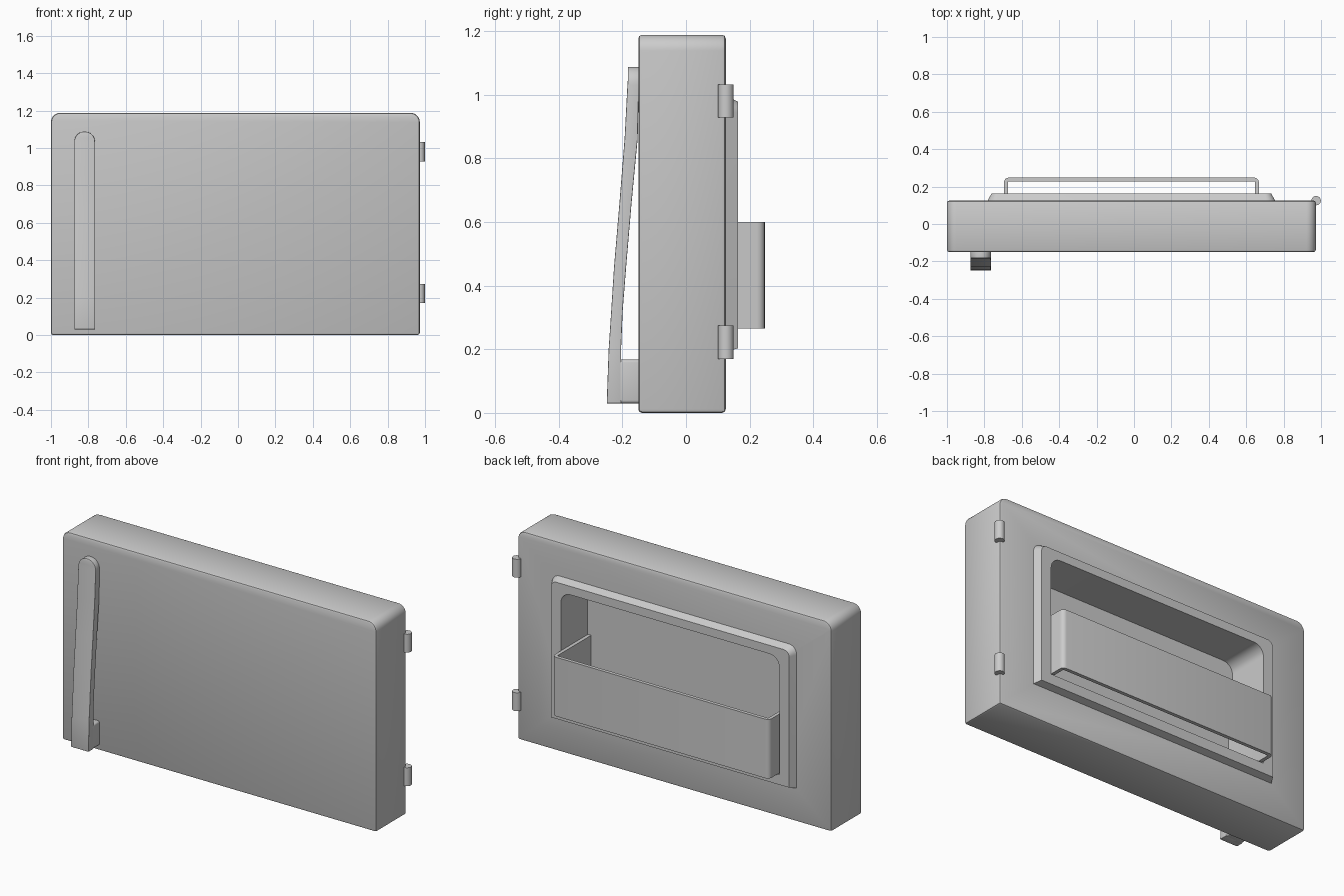
import bpy, bmesh, math
from mathutils import Vector

cube = bpy.data.objects.get("Cube")
if cube:
    bpy.data.objects.remove(cube, do_unlink=True)

grey = bpy.data.materials.new("plain_grey")
grey.use_nodes = True
COLOUR = (0.6, 0.6, 0.6, 1)
grey.diffuse_color = COLOUR
grey.node_tree.nodes["Principled BSDF"].inputs["Base Color"].default_value = COLOUR


def arch(x0, x1, z0, z1, r, steps=8):
    """Outline in x, z with square lower corners and round upper corners."""
    pts = [(x0, z0), (x1, z0)]
    for cx, start in ((x1 - r, 0), (x0 + r, math.pi / 2)):
        for i in range(steps + 1):
            a = start + i / steps * math.pi / 2
            pts.append((cx + r * math.cos(a), z1 - r + r * math.sin(a)))
    return pts


def loft(name, rings):
    """Skin a closed solid through rings with equal point counts."""
    bm = bmesh.new()
    rows = [[bm.verts.new(p) for p in ring] for ring in rings]
    n = len(rows[0])
    for a, b in zip(rows, rows[1:]):
        for i in range(n):
            j = (i + 1) % n
            bm.faces.new((a[i], a[j], b[j], b[i]))
    bm.faces.new(rows[0])
    bm.faces.new(rows[-1])
    bmesh.ops.recalc_face_normals(bm, faces=bm.faces)
    mesh = bpy.data.meshes.new(name)
    bm.to_mesh(mesh)
    bm.free()
    mesh.materials.append(grey)
    ob = bpy.data.objects.new(name, mesh)
    bpy.context.collection.objects.link(ob)
    return ob


def slab(name, outline, y0, y1, outline1=None):
    return loft(name, [[(x, y0, z) for x, z in outline],
                       [(x, y1, z) for x, z in outline1 or outline]])


def finish(ob, bevel=0, cutter=None, segments=3):
    """Apply rounding and an optional cut, then shade."""
    bpy.ops.object.select_all(action="DESELECT")
    ob.select_set(True)
    bpy.context.view_layer.objects.active = ob
    if bevel:
        m = ob.modifiers.new("rounding", "BEVEL")
        m.width, m.segments = bevel, segments
        m.limit_method, m.angle_limit = "ANGLE", math.radians(40)
        bpy.ops.object.modifier_apply(modifier=m.name)
    if cutter:
        m = ob.modifiers.new("recess", "BOOLEAN")
        m.operation, m.solver, m.object = "DIFFERENCE", "EXACT", cutter
        bpy.ops.object.modifier_apply(modifier=m.name)
    bpy.ops.object.shade_smooth_by_angle(angle=math.radians(32))


# Door slab and raised liner, both hollowed by one recess
recess = slab("recess_cutter", arch(-0.70, 0.672, 0.26, 0.93, 0.06), -0.075, 0.3)
recess.hide_render = True

door = slab("door_slab", arch(-1.0, 0.972, 0, 1.188, 0.05), -0.15, 0.125)
finish(door, 0.012, recess, 2)

liner = slab("inner_liner", arch(-0.785, 0.757, 0.19, 1.0, 0.05), 0.12, 0.163,
             arch(-0.762, 0.734, 0.203, 0.978, 0.035))
finish(liner, 0, recess)
bpy.data.objects.remove(recess, do_unlink=True)


# Open shelf guard: a U-shaped band standing out of the recess
def band(inset):
    x0, x1, y1, r = -0.695 + inset, 0.668 - inset, 0.248 - inset, 0.025 - inset
    return arch(x0, x1, -0.08, y1, r, 4)


outer, inner = band(0), band(0.02)
u_shape = outer[1:] + outer[:1] + inner[:1] + inner[:1:-1] + inner[1:2]
guard = loft("shelf_guard", [[(x, y, z) for x, y in u_shape] for z in (0.265, 0.6)])
finish(guard)

# Hinge knuckles
for label, z in (("lower", 0.222), ("upper", 0.98)):
    bpy.ops.mesh.primitive_cylinder_add(vertices=24, radius=0.025, depth=0.104,
                                        location=(0.974, 0.125, z))
    knuckle = bpy.context.object
    knuckle.name = label + "_hinge"
    knuckle.data.materials.append(grey)
    finish(knuckle)

# Curved handle: height, front depth, back depth
path = [(0.03, -0.249, -0.204), (0.2, -0.243, -0.204), (0.32, -0.235, -0.199),
        (0.46, -0.226, -0.188), (0.66, -0.209, -0.171), (0.86, -0.193, -0.152),
        (1.03, -0.184, -0.148)]
HALF, MID, TIP = 0.055, -0.82, 1.088


def section(z, front, back, w):
    return [(MID - w, front, z), (MID + w, front, z), (MID + w, back, z), (MID - w, back, z)]


rings = [section(z, f, b, HALF) for z, f, b in path]
for i in range(1, 9):
    a = i / 8 * math.radians(82)
    rings.append(section(TIP - HALF + HALF * math.sin(a), -0.183, -0.148, HALF * math.cos(a)))
handle = loft("handle_arm", rings)
finish(handle, 0.01)

# Foot joining the handle to the door
foot = loft("handle_foot", [section(z, y, -0.14, HALF) for z, y in ((0.03, -0.235), (0.168, -0.23))])
finish(foot, 0.01)
